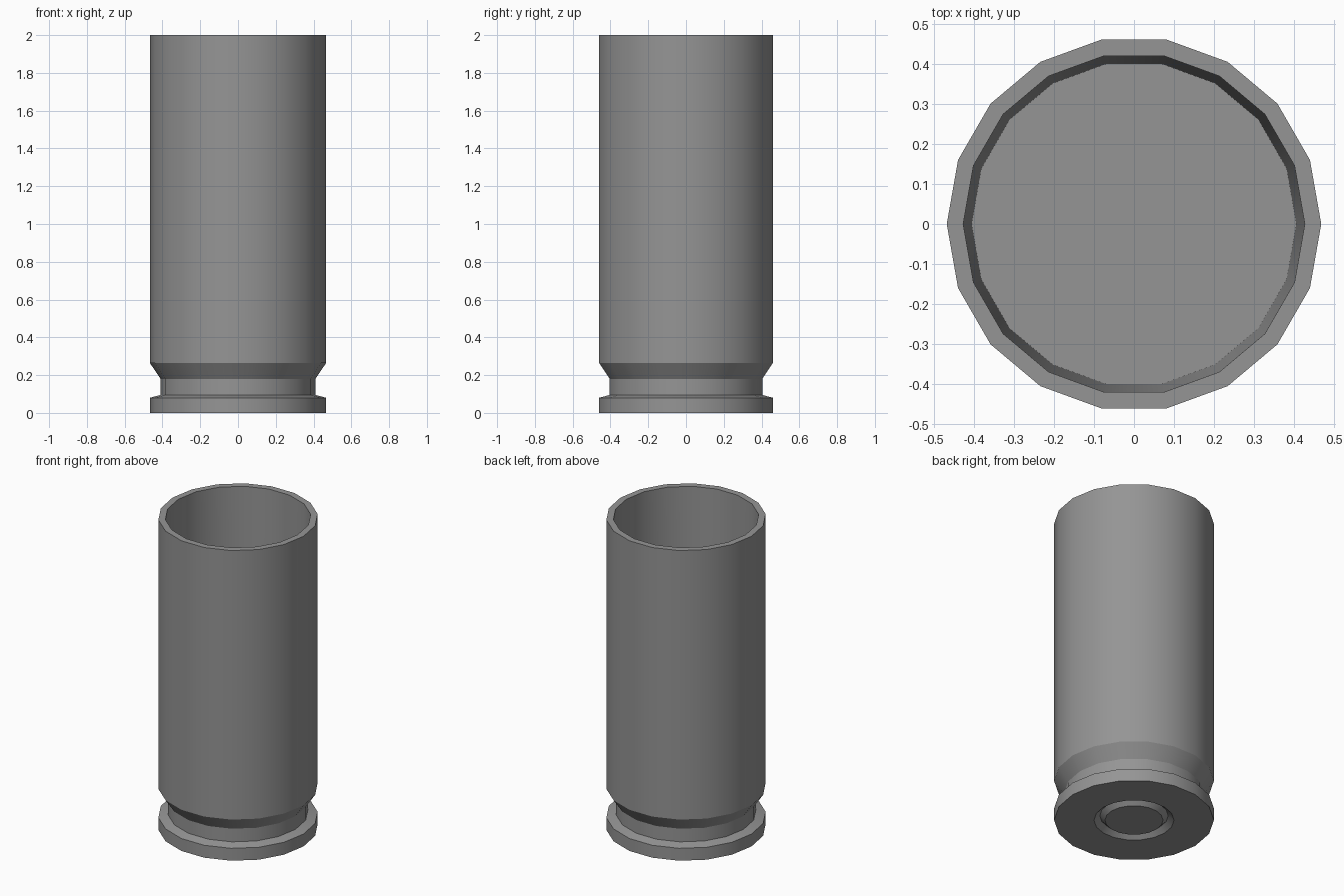
import bpy, bmesh
from math import cos, sin, tau, radians

SIDES = 18

cube = bpy.data.objects.get("Cube")
if cube:
    bpy.data.objects.remove(cube, do_unlink=True)

# Single metal colour
metal = bpy.data.materials.new("grey metal")
metal.use_nodes = True
colour = (0.3, 0.3, 0.3, 1)
metal.diffuse_color = colour
metal.node_tree.nodes["Principled BSDF"].inputs["Base Color"].default_value = colour


def lathe(name, profile):
    """Turn a (radius, height) profile around z, capping both ends."""
    bm = bmesh.new()
    rings = [[bm.verts.new((r * cos(tau * i / SIDES), r * sin(tau * i / SIDES), z))
              for i in range(SIDES)] for r, z in profile]
    for low, high in zip(rings, rings[1:]):
        for i in range(SIDES):
            j = (i + 1) % SIDES
            bm.faces.new((low[i], low[j], high[j], high[i]))
    bm.faces.new(rings[0][::-1])
    bm.faces.new(rings[-1])
    bmesh.ops.recalc_face_normals(bm, faces=bm.faces)
    mesh = bpy.data.meshes.new(name)
    bm.to_mesh(mesh)
    bm.free()
    mesh.materials.append(metal)
    obj = bpy.data.objects.new(name, mesh)
    bpy.context.collection.objects.link(obj)
    bpy.context.view_layer.objects.active = obj
    obj.select_set(True)
    bpy.ops.object.shade_smooth_by_angle(angle=radians(30))
    obj.select_set(False)
    return obj


base_groove = [(0.17, 0), (0.2, 0.03), (0.234, 0)]
rim = [(0.467, 0), (0.467, 0.08), (0.41, 0.095)]
neck_and_wall = [(0.41, 0.18), (0.467, 0.265), (0.467, 2)]
hollow = [(0.426, 2), (0.405, 0.27)]

lathe("casing", base_groove + rim + neck_and_wall + hollow)
